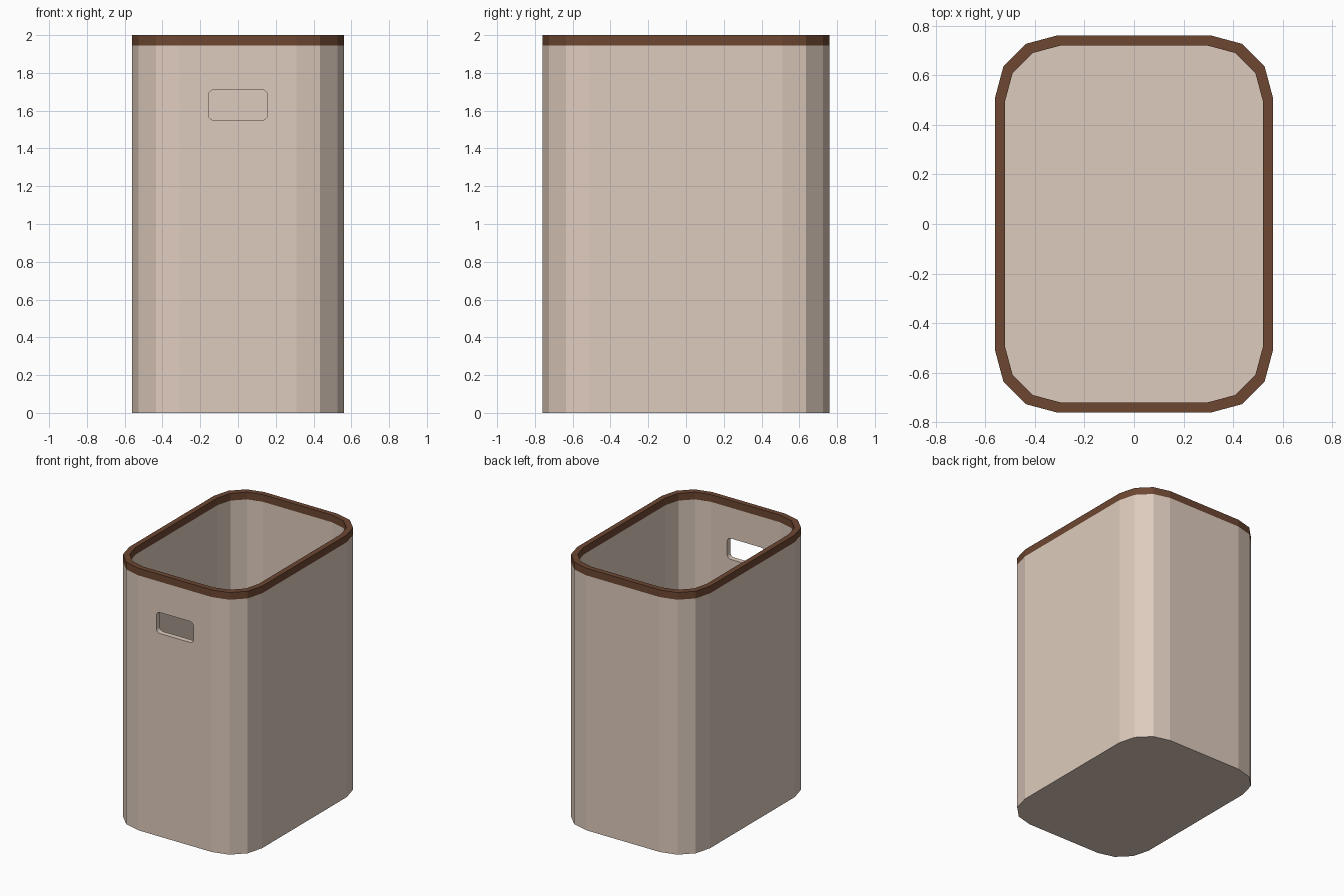
import bpy, bmesh, math

if "Cube" in bpy.data.objects:
    bpy.data.objects.remove(bpy.data.objects["Cube"])


def material(name, rgb):
    m = bpy.data.materials.new(name)
    m.diffuse_color = (*rgb, 1)
    m.use_nodes = True
    m.node_tree.nodes["Principled BSDF"].inputs["Base Color"].default_value = m.diffuse_color
    return m


beige = material("warm beige", (0.73, 0.60, 0.51))
brown = material("dark brown", (0.153, 0.063, 0.031))


def rounded_rect(hx, hy, r, steps):
    """Counter-clockwise rounded rectangle outline."""
    pts = []
    for sx, sy, start in ((1, 1, 0), (-1, 1, 90), (-1, -1, 180), (1, -1, 270)):
        for i in range(steps + 1):
            a = math.radians(start + 90 * i / steps)
            pts.append((sx * (hx - r) + r * math.cos(a),
                        sy * (hy - r) + r * math.sin(a)))
    return pts


def make_object(name, bm, mat=None):
    bmesh.ops.recalc_face_normals(bm, faces=bm.faces)
    mesh = bpy.data.meshes.new(name)
    bm.to_mesh(mesh)
    bm.free()
    ob = bpy.data.objects.new(name, mesh)
    bpy.context.collection.objects.link(ob)
    if mat:
        mesh.materials.append(mat)
    return ob


def loft(name, rings, mat=None, cyclic=False):
    """Bridge equal-length rings; cap both ends or join them into a loop."""
    bm = bmesh.new()
    loops = [[bm.verts.new(p) for p in ring] for ring in rings]
    n = len(rings[0])
    pairs = list(zip(loops, loops[1:]))
    if cyclic:
        pairs.append((loops[-1], loops[0]))
    else:
        bm.faces.new(loops[0])
        bm.faces.new(loops[-1])
    for a, b in pairs:
        for i in range(n):
            j = (i + 1) % n
            bm.faces.new((a[i], a[j], b[j], b[i]))
    return make_object(name, bm, mat)


HX, HY, R, WALL = 0.56, 0.76, 0.25, 0.04
FLOOR, RIM_Z, TOP = 0.04, 1.945, 2.0
outer = rounded_rect(HX, HY, R, 3)
inner = rounded_rect(HX - WALL, HY - WALL, R - WALL * 0.6, 3)


def at(outline, z):
    return [(x, y, z) for x, y in outline]


# Hollow bin body with a closed floor
body = loft("bin_body", [at(outer, 0), at(outer, RIM_Z),
                         at(inner, RIM_Z), at(inner, FLOOR)], beige)

# Coloured band around the opening
loft("top_rim", [at(outer, RIM_Z), at(outer, TOP),
                 at(inner, TOP), at(inner, RIM_Z)], brown, cyclic=True)

# Rounded hand hole through the front wall
hole = rounded_rect(0.157, 0.08, 0.03, 4)
cutter = loft("handle_cutter", [[(x, y, z + 1.63) for x, z in hole]
                                for y in (-HY - 0.1, -HY + 0.15)], beige)
cutter.hide_render = True
cut = body.modifiers.new("hand_hole", 'BOOLEAN')
cut.operation = 'DIFFERENCE'
cut.solver = 'EXACT'
cut.object = cutter
bpy.context.view_layer.objects.active = body
bpy.ops.object.modifier_apply(modifier=cut.name)
bpy.data.objects.remove(cutter)
